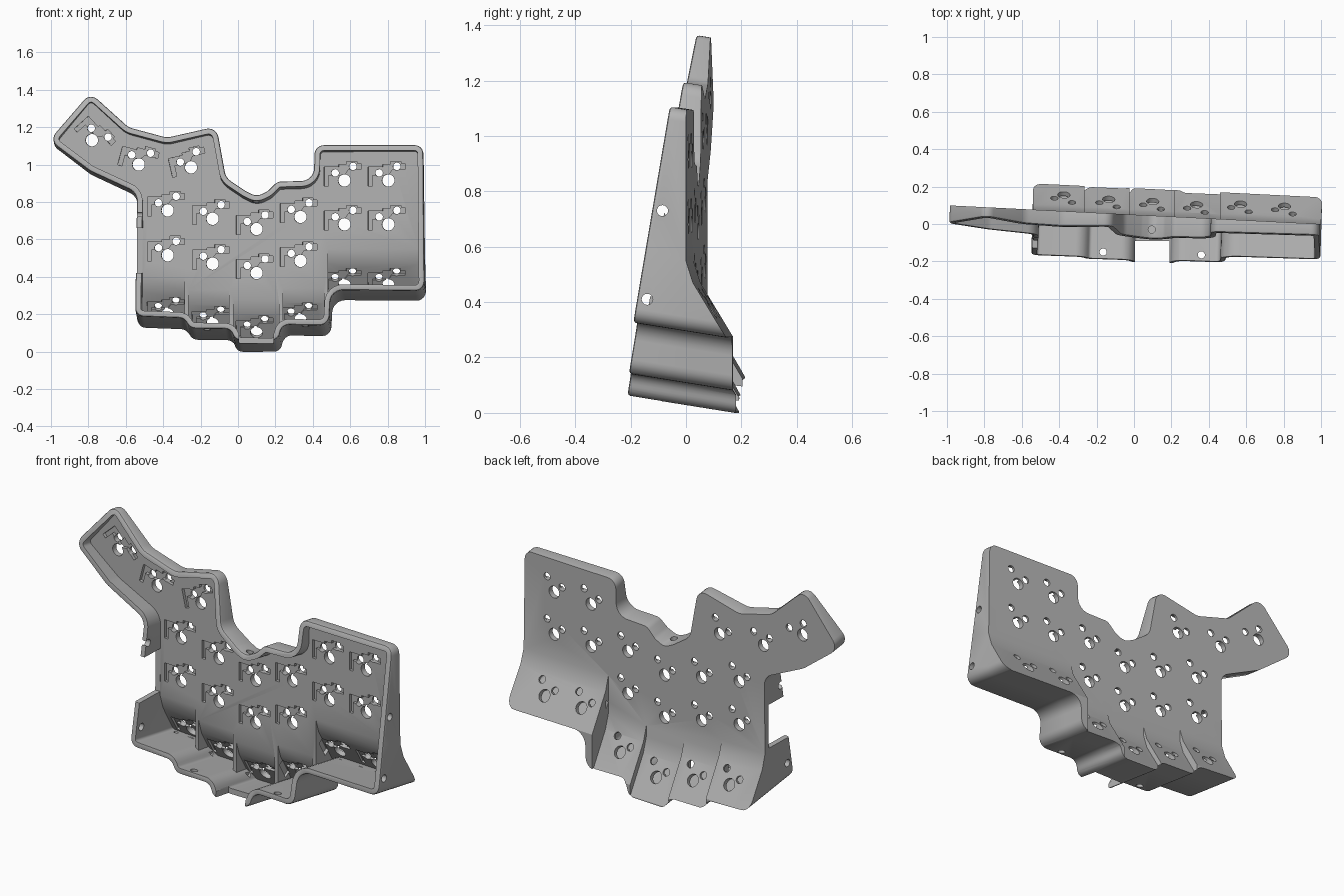
import bpy, bmesh, math
from mathutils import Vector, Matrix

if "Cube" in bpy.data.objects:
    bpy.data.objects.remove(bpy.data.objects["Cube"])

T = 0.03            # plate and wall thickness
TILT = -0.05        # back plane slope across x

def base(x):
    return 0.05 + TILT * x

def rim_y(x, z):
    return -0.216 + 0.169 * z - 0.03 * x

def make(name, bm):
    bmesh.ops.recalc_face_normals(bm, faces=bm.faces)
    me = bpy.data.meshes.new(name)
    bm.to_mesh(me)
    bm.free()
    ob = bpy.data.objects.new(name, me)
    bpy.context.collection.objects.link(ob)
    return ob

def loft(bm, loops):
    rows = [[bm.verts.new(p) for p in lp] for lp in loops]
    n = len(rows[0])
    for a, b in zip(rows, rows[1:]):
        for i in range(n):
            j = (i + 1) % n
            bm.faces.new((a[i], a[j], b[j], b[i]))
    bm.faces.new(rows[0])
    bm.faces.new(rows[-1][::-1])

def boolean(ob, other, op, own=False):
    m = ob.modifiers.new("cut", 'BOOLEAN')
    m.operation, m.object, m.solver = op, other, 'EXACT'
    m.use_self = own
    dg = bpy.context.evaluated_depsgraph_get()
    me = bpy.data.meshes.new_from_object(ob.evaluated_get(dg))
    ob.modifiers.clear()
    ob.data = me
    bpy.data.objects.remove(other)

def fillet(pts, seg=6):
    out = []
    for i, (x, z, r) in enumerate(pts):
        p = Vector((x, z))
        a = Vector(pts[i - 1][:2]) - p
        b = Vector(pts[(i + 1) % len(pts)][:2]) - p
        half = a.angle(b) / 2
        d = min(r / math.tan(half), 0.48 * a.length, 0.48 * b.length)
        r = d * math.tan(half)
        a.normalize(); b.normalize()
        c = p + (a + b).normalized() * (r / math.sin(half))
        s, e = p + a * d - c, p + b * d - c
        ang = s.angle_signed(e)
        for k in range(seg + 1):
            out.append(c + Matrix.Rotation(-ang * k / seg, 2) @ s)
    return out

def offset(pts, w):
    # inward offset of a clockwise loop
    out, n = [], len(pts)
    for i, p in enumerate(pts):
        u = (p - pts[i - 1]).normalized()
        v = (pts[(i + 1) % n] - p).normalized()
        nu, nv = Vector((u.y, -u.x)), Vector((v.y, -v.x))
        out.append(p + (nu + nv) * (w / (1 + nu.dot(nv))))
    return out

def sweep(pts, t):
    # walls run square to the slanted rim plane
    return [(p.x + 0.03 * t, rim_y(p.x, p.y) + t, p.y - 0.16 * t) for p in pts]

# Rim outline, clockwise: x, z, corner radius
OUT = fillet([
    (-1.01, 1.13, .05), (-.79, 1.385, .05), (-.585, 1.2, .1), (-.38, 1.145, .1),
    (-.115, 1.205, .055), (-.065, .93, .08), (.04, .86, .08), (.1, .83, .08),
    (.16, .86, .06), (.21, .91, .05), (.405, .915, .07), (.41, 1.105, .05),
    (.99, 1.105, .045), (.997, .325, .05), (.495, .33, .07), (.487, .14, .055),
    (.235, .145, .05), (.215, .062, .045), (-.015, .062, .045), (-.04, .122, .045),
    (-.255, .125, .05), (-.29, .18, .05), (-.55, .19, .045), (-.54, .85, .07),
    (-.79, .965, .15)])

# Columns: x start, x end, bottom height, inner inset left, inner inset right
COLS = [(-.8, -.265, .12, 0, .022), (-.265, -.025, .05, 0, .022), (-.025, .218, 0, 0, 0),
        (.218, .46, .06, .022, 0), (.46, 1.3, .27, .022, 0)]

def columns(name, t, inner):
    bm = bmesh.new()
    def bar(x0, x1, prof):
        loft(bm, [[(x, base(x) + y - t, z) for y, z in prof] for x in (x0, x1)])
    bar(-1.4, 1.4, [(-1, 2), (0, 2), (0, -.8), (-1, -.8)])
    for i, (x0, x1, zb, l, r) in enumerate(COLS):
        e = 0.0007 * i
        x0 += l if inner else -.001
        x1 -= r if inner else -.001
        bar(x0, x1, [(-.3 - e, zb + .35), (-.01, zb + .31), (.025, zb + .2),
                     (.14 + e, zb + .005), (.14 + e, -.5 - e), (-.3 - e, -.5 - e)])
    return make(name, bm)

# Outer case body with softened rim
bm = bmesh.new()
loft(bm, [sweep(offset(OUT, .009), 0), sweep(offset(OUT, .003), .003),
          sweep(OUT, .01), sweep(OUT, .75)])
case = make("keyboard_case", bm)
boolean(case, columns("outer_columns", 0, False), 'INTERSECT', True)

# Hollow open at the front
bm = bmesh.new()
inside = offset(OUT, T)
loft(bm, [sweep(inside, -.1), sweep(inside, .74)])
cavity = make("cavity", bm)
boolean(cavity, columns("inner_columns", T, True), 'INTERSECT', True)
boolean(case, cavity, 'DIFFERENCE')

# Key positions: x, z, roll in degrees, slanted row
KEYS = [(-.78, 1.13, -48, None), (-.53, 1.0, -15, None), (-.25, .985, 13, None)]
for x, zs, zb in ((-.375, (.755, .515, .215), .12), (-.135, (.71, .47, .165), .05),
                  (.1, (.655, .42, .115), 0), (.335, (.72, .485, .185), .06),
                  (.57, (.915, .68, .37), .27), (.805, (.915, .68, .37), .27)):
    KEYS += [(x, z, 0, zb if i == 2 else None) for i, z in enumerate(zs)]

def frame(x, z, roll, zb):
    dy, lean = 0, 0
    if zb is not None:
        dy = .025 + (zb + .2 - z) * .59
        lean = math.atan(.59)
    return (Matrix.Translation((x, base(x) + dy, z)) @ Matrix.Rotation(TILT, 4, 'Z')
            @ Matrix.Rotation(lean, 4, 'X') @ Matrix.Rotation(-math.radians(roll), 4, 'Y'))

def cylinder(bm, m, r, depth, n=24):
    bmesh.ops.create_cone(bm, cap_ends=True, segments=n, radius1=r, radius2=r,
                          depth=depth, matrix=m)

def box(bm, lo, hi):
    lo, hi = Vector(lo), Vector(hi)
    bmesh.ops.create_cube(bm, size=1, matrix=Matrix.Translation((lo + hi) / 2)
                          @ Matrix.Diagonal((*(hi - lo), 1)))

# Socket recesses on the front of the plate
SOCKET = [(-.108, -.03), (-.108, .072), (-.03, .072), (-.03, .085), (.012, .085), (.012, .102),
          (.068, .102), (.068, .09), (.09, .09), (.09, .058), (.02, .058), (.0, .03),
          (-.085, .03), (-.085, -.03)]
bm = bmesh.new()
for k in KEYS:
    m = frame(*k)
    loft(bm, [[m @ Vector((u, w, v)) for u, v in SOCKET] for w in (-.055, -.013)])
boolean(case, make("sockets", bm), 'DIFFERENCE')

# Switch holes through the plate
bm = bmesh.new()
along_y = Matrix.Rotation(math.pi / 2, 4, 'X')
for k in KEYS:
    m = frame(*k)
    for u, v, r in ((0, 0, .033), (-.05, .04, .02), (.045, .075, .02)):
        cylinder(bm, m @ Matrix.Translation((u, -.005, v)) @ along_y, r, .09)
boolean(case, make("switch_holes", bm), 'DIFFERENCE')

# Wall notches and screw holes
bm = bmesh.new()
box(bm, (-.64, -.4, .42), (-.5, .045, .66))
box(bm, (.005, -.4, -.1), (.19, -.09, .12))
along_x = Matrix.Rotation(math.pi / 2, 4, 'Y')
for x, y, z in ((1, -.085, .73), (1, -.14, .41), (-.55, -.06, .73), (-.55, -.11, .28)):
    cylinder(bm, Matrix.Translation((x, y, z)) @ along_x, .02, .12)
for x, y, z in ((-.165, -.15, .1), (.36, -.165, .12), (.095, -.03, .83)):
    cylinder(bm, Matrix.Translation((x, y, z)), .019, .14)
boolean(case, make("wall_cuts", bm), 'DIFFERENCE')

# Plain grey finish
grey = bpy.data.materials.new("grey_plastic")
grey.diffuse_color = (.45, .45, .45, 1)
grey.use_nodes = True
grey.node_tree.nodes["Principled BSDF"].inputs["Base Color"].default_value = grey.diffuse_color
case.data.materials.clear()
case.data.materials.append(grey)
for p in case.data.polygons:
    p.material_index = 0
bpy.context.view_layer.objects.active = case
case.select_set(True)
bpy.ops.object.shade_smooth_by_angle(angle=math.radians(30))
